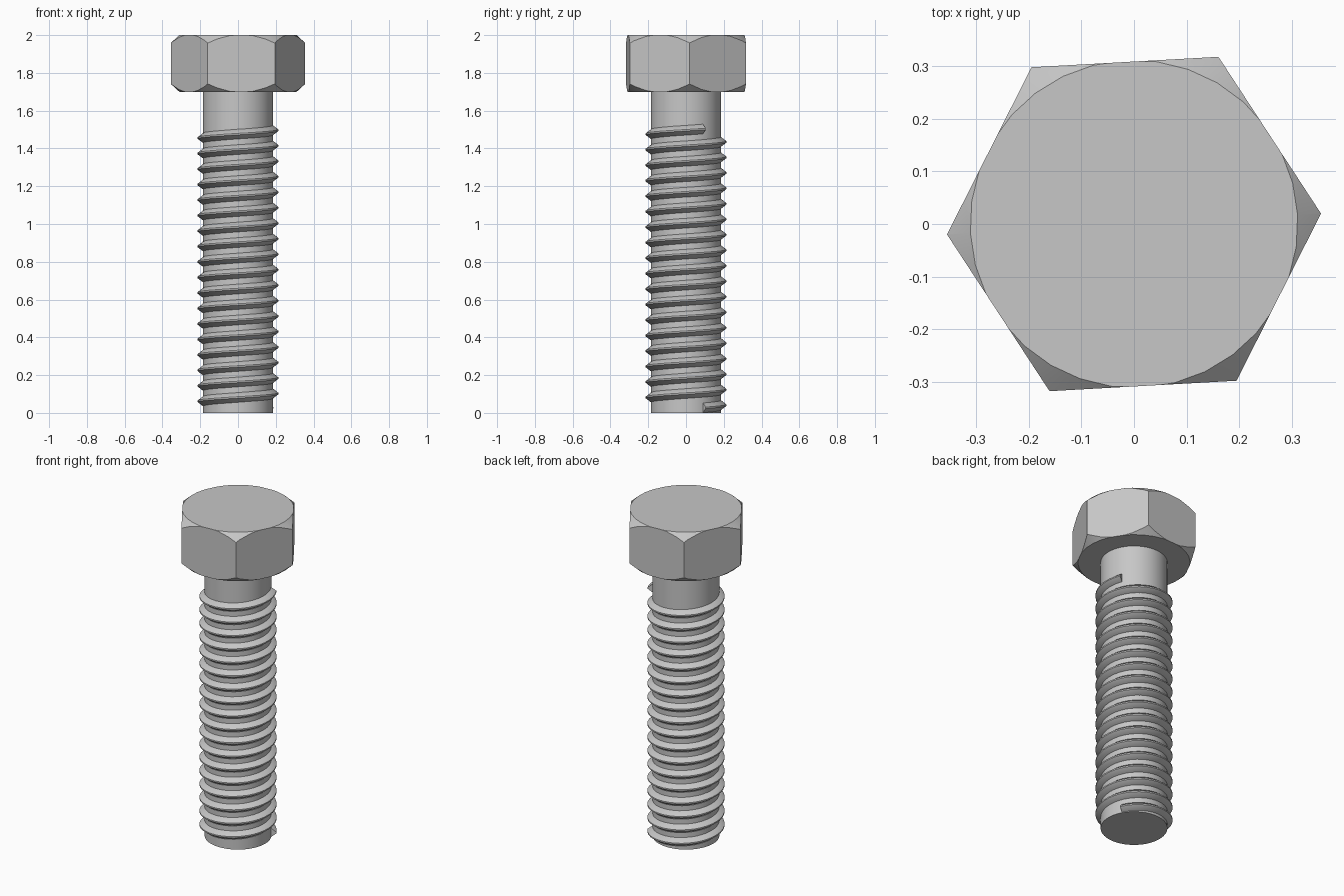
import bpy
import bmesh
from math import radians, cos, sin, tau

if "Cube" in bpy.data.objects:
    bpy.data.objects.remove(bpy.data.objects["Cube"], do_unlink=True)

# Single grey metal
steel = bpy.data.materials.new("grey_steel")
steel.use_nodes = True
GREY = (0.57, 0.57, 0.57, 1)
steel.diffuse_color = GREY
steel.node_tree.nodes["Principled BSDF"].inputs["Base Color"].default_value = GREY


def make_object(name, bm):
    bmesh.ops.recalc_face_normals(bm, faces=bm.faces)
    mesh = bpy.data.meshes.new(name)
    bm.to_mesh(mesh)
    bm.free()
    mesh.materials.append(steel)
    obj = bpy.data.objects.new(name, mesh)
    bpy.context.collection.objects.link(obj)
    return obj


def activate(obj):
    bpy.ops.object.select_all(action="DESELECT")
    obj.select_set(True)
    bpy.context.view_layer.objects.active = obj


def smooth(obj):
    activate(obj)
    bpy.ops.object.shade_smooth_by_angle(angle=radians(30))


def loft(name, rings):
    """Solid skinned through closed rings of points, capped at both ends."""
    bm = bmesh.new()
    rows = [[bm.verts.new(p) for p in ring] for ring in rings]
    for low, high in zip(rows, rows[1:]):
        for i in range(len(low)):
            j = (i + 1) % len(low)
            bm.faces.new((low[i], low[j], high[j], high[i]))
    bm.faces.new(rows[0])
    bm.faces.new(rows[-1])
    return make_object(name, bm)


def lathe(name, profile, sides, turn=0.0):
    return loft(name, [[(r * cos(turn + tau * i / sides), r * sin(turn + tau * i / sides), z)
                        for i in range(sides)] for r, z in profile])


# Hexagonal head, its corners trimmed by a double cone
head = lathe("hex_head", [(0.3555, 1.6), (0.3555, 2.1)], 6, radians(3.2))
cutter = lathe("chamfer_cutter",
               [(0.311, 1.7), (0.371, 1.755), (0.371, 1.945), (0.311, 2.0)], 32, radians(3.2))
trim = head.modifiers.new("chamfer", "BOOLEAN")
trim.operation = "INTERSECT"
trim.solver = "EXACT"
trim.object = cutter
activate(head)
bpy.ops.object.modifier_apply(modifier=trim.name)
bpy.data.objects.remove(cutter, do_unlink=True)
smooth(head)

# Plain round shank
shank = lathe("shank", [(0.185, 0.0), (0.185, 1.71)], 64)
smooth(shank)

# Right-handed thread ridge swept along a helix
TURNS, STEPS = 18, 36
START_Z, END_Z, START_ANGLE = 0.027, 1.503, radians(29)
section = [(0.178, -0.027), (0.185, -0.026), (0.214, -0.004),
           (0.214, 0.004), (0.185, 0.026), (0.178, 0.027)]
rings = []
for k in range(TURNS * STEPS + 1):
    angle = START_ANGLE + tau * k / STEPS
    z = START_Z + (END_Z - START_Z) * k / (TURNS * STEPS)
    rings.append([(r * cos(angle), r * sin(angle), z + dz) for r, dz in section])
thread = loft("thread", rings)
smooth(thread)
